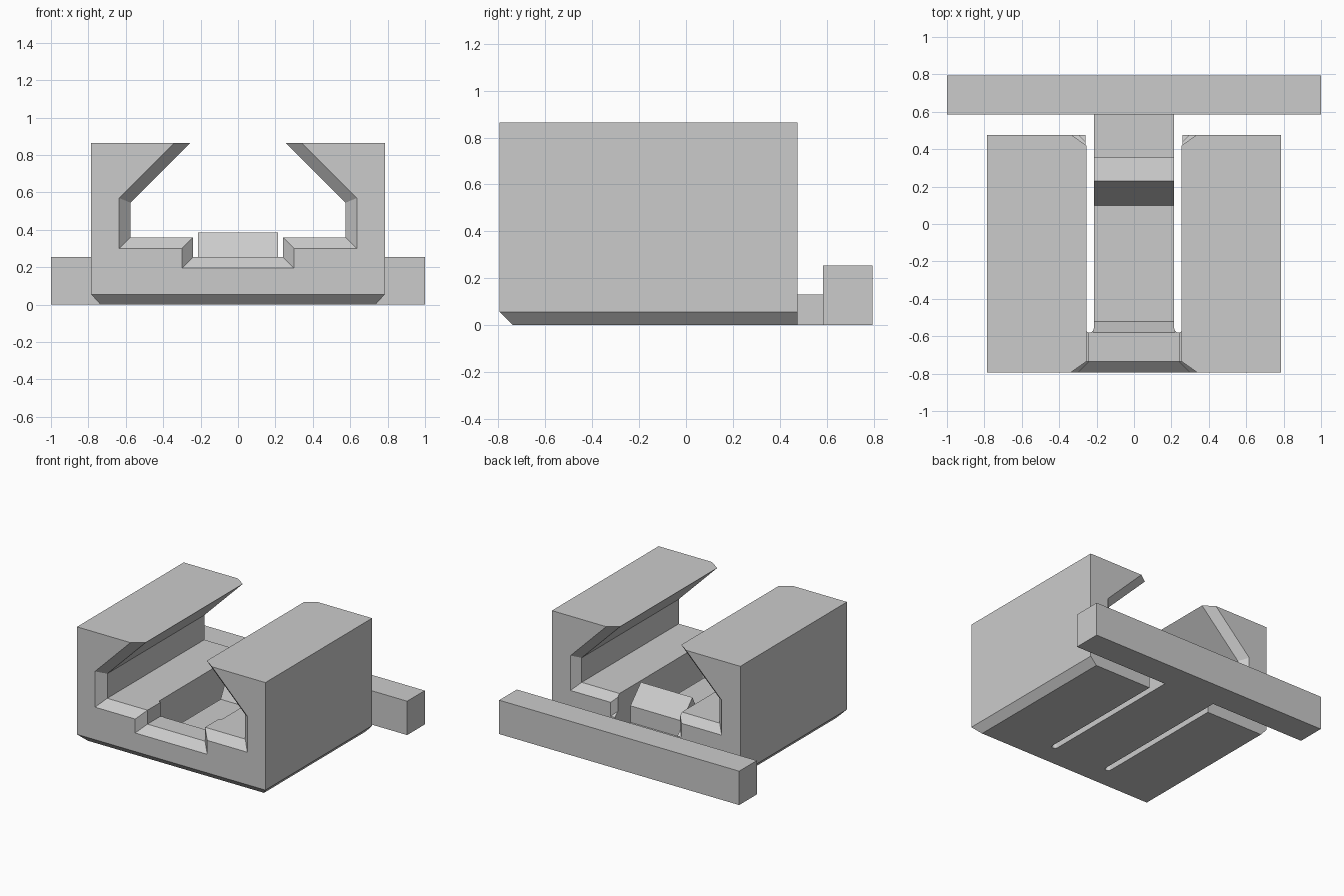
import bpy, bmesh, math

if "Cube" in bpy.data.objects:
    bpy.data.objects.remove(bpy.data.objects["Cube"], do_unlink=True)

grey = bpy.data.materials.new("plain_grey")
grey.use_nodes = True
grey.diffuse_color = (0.6, 0.6, 0.6, 1)
grey.node_tree.nodes["Principled BSDF"].inputs["Base Color"].default_value = (0.6, 0.6, 0.6, 1)


def loft(name, rings):
    """Closed solid through matching rings of points."""
    bm = bmesh.new()
    loops = [[bm.verts.new(p) for p in ring] for ring in rings]
    for a, b in zip(loops, loops[1:]):
        for i in range(len(a)):
            j = (i + 1) % len(a)
            bm.faces.new((a[i], a[j], b[j], b[i]))
    bm.faces.new(loops[0])
    bm.faces.new(loops[-1])
    bmesh.ops.recalc_face_normals(bm, faces=bm.faces[:])
    mesh = bpy.data.meshes.new(name)
    bm.to_mesh(mesh)
    bm.free()
    mesh.materials.append(grey)
    obj = bpy.data.objects.new(name, mesh)
    bpy.context.collection.objects.link(obj)
    return obj


def rect(x, y0, y1, z):
    return [(-x, y0, z), (x, y0, z), (x, y1, z), (-x, y1, z)]


def box(name, x, y0, y1, z0, z1):
    return loft(name, [rect(x, y0, y1, z0), rect(x, y0, y1, z1)])


def side_prism(name, half_width, profile):
    return loft(name, [[(x, y, z) for y, z in profile] for x in (-half_width, half_width)])


def cut(target, cutter):
    cutter.hide_render = True
    mod = target.modifiers.new("cut", "BOOLEAN")
    mod.operation = "DIFFERENCE"
    mod.solver = "EXACT"
    mod.object = cutter
    bpy.context.view_layer.objects.active = target
    bpy.ops.object.modifier_apply(modifier=mod.name)
    bpy.data.objects.remove(cutter, do_unlink=True)


def channel_ring(y, d):
    """Dovetail channel outline at depth y, grown outward by d."""
    half = [(0.24 + d, 0.255 - d), (0.24 + d, 0.36 - d), (0.575 + d, 0.36 - d),
            (0.575 + d, 0.545 + 0.41 * d), (0.22 + 1.41 * d, 0.9)]
    return [(x, y, z) for x, z in half] + [(-x, y, z) for x, z in reversed(half)]


# Body block with chamfered lower front and side edges
body = loft("clamp_body", [rect(0.735, -0.74, 0.475, 0),
                           rect(0.785, -0.795, 0.475, 0.055),
                           rect(0.785, -0.795, 0.475, 0.865)])

# Open-topped channel, flared at both ends
cut(body, loft("channel_cutter", [channel_ring(-0.815, 0.08), channel_ring(-0.735, 0),
                                  channel_ring(0.42, 0), channel_ring(0.495, 0.075)]))

# Lowered top of the spring tongue
cut(body, side_prism("tongue_cutter", 0.22, [(-0.58, 0.255), (-0.52, 0.13), (0.6, 0.13),
                                             (0.6, 0.5), (-0.58, 0.5)]))

# Round-ended slots on both sides of the tongue
for side in (-1, 1):
    r = 0.0225
    outline = [(side * 0.2375 + r * math.cos(a), -0.5575 + r * math.sin(a))
               for a in (math.pi + math.pi * i / 10 for i in range(11))]
    outline += [(side * 0.2375 + r, 0.6), (side * 0.2375 - r, 0.6)]
    cut(body, loft("slot_cutter", [[(x, y, z) for x, y in outline] for z in (-0.1, 0.5)]))

# Catch on the tongue, neck and release bar
side_prism("tongue_catch", 0.215, [(0.1, 0.13), (0.23, 0.385), (0.355, 0.255), (0.355, 0.13)])
box("tongue_neck", 0.215, 0.475, 0.585, 0, 0.13)
box("release_bar", 1.0, 0.585, 0.795, 0, 0.255)
